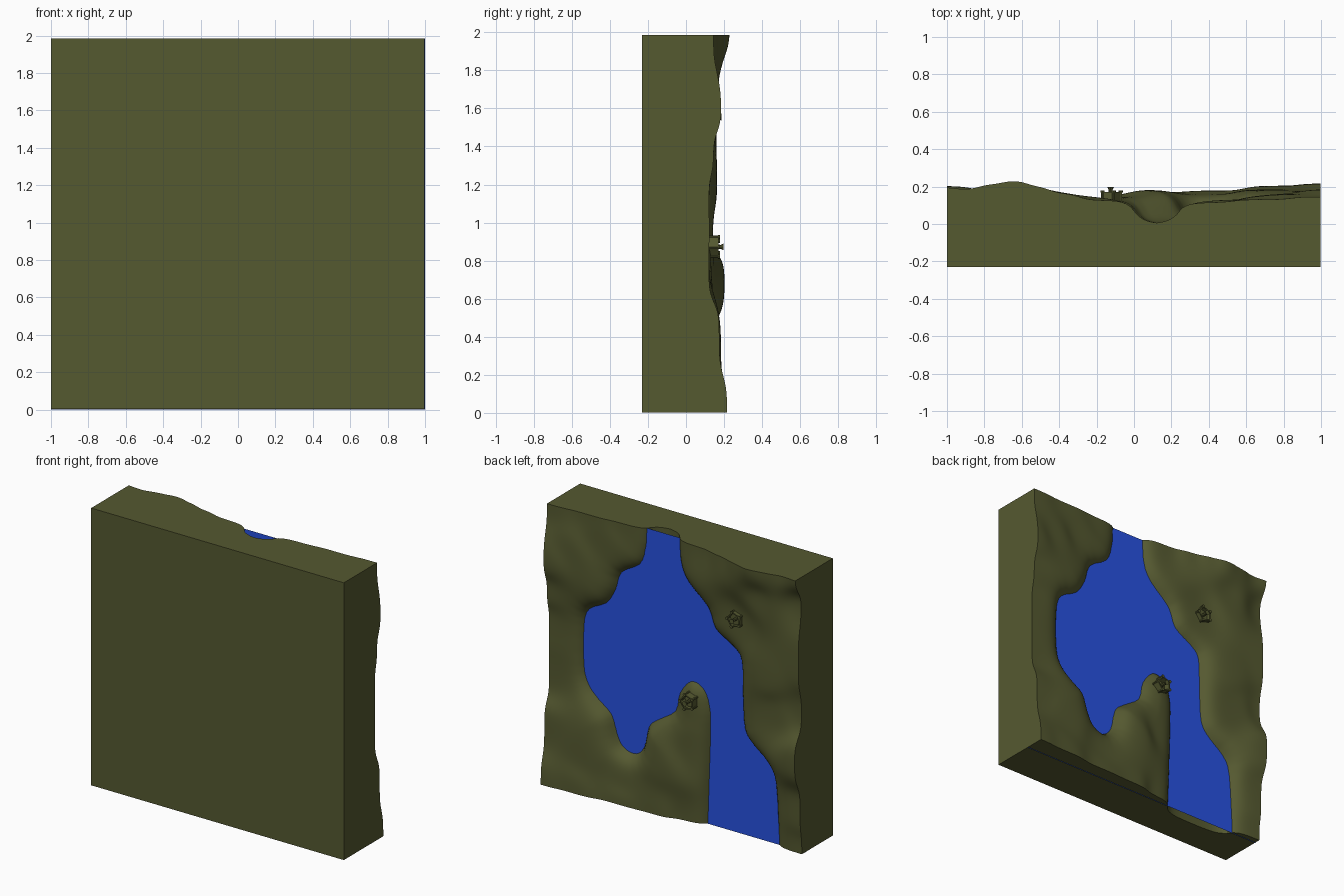
import bpy, bmesh, math
from mathutils import Vector, Matrix

if "Cube" in bpy.data.objects:
    bpy.data.objects.remove(bpy.data.objects["Cube"])

N = 130            # terrain grid resolution
SEA = 0.08         # water level (along y)
BACK = -0.23       # flat back of the slab
TOP = 1.985        # upper edge of the slab


def material(name, rgb):
    m = bpy.data.materials.new(name)
    m.diffuse_color = (*rgb, 1)
    m.use_nodes = True
    m.node_tree.nodes["Principled BSDF"].inputs["Base Color"].default_value = m.diffuse_color
    return m


olive = material("olive land", (0.091, 0.100, 0.030))
blue = material("water blue", (0.021, 0.085, 0.760))


def finish(bm, name, mat, smooth=None):
    bmesh.ops.recalc_face_normals(bm, faces=bm.faces)
    me = bpy.data.meshes.new(name)
    bm.to_mesh(me)
    bm.free()
    me.materials.append(mat)
    ob = bpy.data.objects.new(name, me)
    bpy.context.collection.objects.link(ob)
    if smooth:
        bpy.ops.object.select_all(action='DESELECT')
        ob.select_set(True)
        bpy.context.view_layer.objects.active = ob
        bpy.ops.object.shade_smooth_by_angle(angle=math.radians(smooth))
    return ob


# Shoreline outline (x, z), running past the slab at both ends
shore = [(.25, 2.3), (.25, 2.0), (.264, 1.83), (.31, 1.71), (.454, 1.614), (.50, 1.48),
         (.573, 1.364), (.708, 1.285), (.75, 1.157), (.75, .866), (.711, .739), (.629, .654),
         (.533, .578), (.486, .442), (.438, .368), (.343, .345), (.271, .413), (.232, .573),
         (.152, .645), (.025, .738), (-.01, .877), (-.10, .985), (-.197, .953), (-.244, .836),
         (-.25, .633), (-.229, 0), (-.22, -.3),
         (-.81, -.3), (-.795, 0), (-.77, .44), (-.715, .57), (-.60, .66), (-.525, .76),
         (-.508, 1.0), (-.50, 1.24), (-.44, 1.32), (-.295, 1.41), (-.235, 1.55),
         (-.08, 1.69), (-.02, 1.81), (-.006, 2.0), (-.006, 2.3)]

# Land height samples (x, z, height)
hills = [(-1, 2, .205), (-.9, 2, .178), (-.77, 2, .215), (-.64, 2, .242), (-.5, 2, .205),
         (-.4, 2, .155), (-.2, 2, .125), (.4, 2, .115), (.7, 2, .13), (1, 2, .145),
         (1, 1.6, .187), (1, 1.35, .145), (1, 1.15, .12), (1, .75, .12), (1, .4, .175),
         (1, 0, .217), (-1, 1.8, .12), (-1, 1.35, .16), (-1, 1, .12), (-1, .7, .205),
         (-1, .3, .14), (-1, 0, .12), (.75, 0, .205), (.4, 0, .18), (.12, 0, .17),
         (-.1, 0, .13), (.7, .3, .185), (.4, .18, .16), (.1, .4, .185), (-.12, .86, .135),
         (-.12, .5, .14), (-.49, 1.56, .13), (-.7, 1.75, .17), (-.75, 1.2, .165),
         (-.8, .95, .14), (.8, 1.7, .16), (.6, 1.8, .13)]


def rounded(pts, steps=3):
    """Catmull-Rom smoothing of a closed outline."""
    out, n = [], len(pts)
    for i in range(n):
        a, b, c, d = (Vector(pts[(i + k) % n]) for k in (-1, 0, 1, 2))
        for s in range(steps):
            t = s / steps
            out.append((2 * b + (c - a) * t + (2 * a - 5 * b + 4 * c - d) * t * t
                        + (3 * b - a - 3 * c + d) * t ** 3) / 2)
    return out


line = [(p.x, p.y) for p in rounded(shore)]
segs = []
for (ax, az), (bx, bz) in zip(line, line[1:] + line[:1]):
    dx, dz = bx - ax, bz - az
    segs.append((ax, az, dx, dz, dx * dx + dz * dz + 1e-12))


def shore_distance(x, z):
    """Signed distance to the shore: positive on land."""
    best, inside = 9.0, False
    for ax, az, dx, dz, l2 in segs:
        px, pz = x - ax, z - az
        t = min(1.0, max(0.0, (px * dx + pz * dz) / l2))
        d = (px - t * dx) ** 2 + (pz - t * dz) ** 2
        if d < best:
            best = d
        if (az > z) != (az + dz > z) and px < dx * pz / dz:
            inside = not inside
    return -math.sqrt(best) if inside else math.sqrt(best)


def height(x, z):
    d = shore_distance(x, z)
    if d < 0:
        return SEA - 0.08 * (1 - math.exp(d / 0.05))
    total = weight = 0
    for hx, hz, h in hills:
        w = 1 / ((x - hx) ** 2 + (z - hz) ** 2 + 0.013) ** 2
        total += w * h
        weight += w
    return SEA + (total / weight - SEA) * (1 - math.exp(-d / 0.045))


# Terrain slab: height-field face, four side walls, flat back
bm = bmesh.new()
grid = []
for j in range(N + 1):
    z = 0.003 + (TOP - 0.003) * j / N
    row = []
    for i in range(N + 1):
        x = -1 + 1.998 * i / N
        row.append(bm.verts.new((x, height(x, z), z)))
    grid.append(row)
for j in range(N):
    for i in range(N):
        bm.faces.new((grid[j][i], grid[j][i + 1], grid[j + 1][i + 1], grid[j + 1][i]))
rim = (grid[0][:-1] + [r[-1] for r in grid[:-1]] + grid[-1][:0:-1]
       + [r[0] for r in grid[:0:-1]])
back = [bm.verts.new((v.co.x, BACK, v.co.z)) for v in rim]
for k in range(len(rim)):
    m = (k + 1) % len(rim)
    bm.faces.new((rim[k], rim[m], back[m], back[k]))
bm.faces.new(back)
finish(bm, "terrain_slab", olive, 40)

# Water: a single sheet through the slab, just proud of the +x side and bottom
bm = bmesh.new()
bm.faces.new([bm.verts.new((x, SEA, z)) for x, z in
              ((-.9995, 0), (-.9995, TOP - .0005), (1, TOP - .0005), (1, 0))])
finish(bm, "water", blue)


def prism(bm, x, z, y0, y1, r0, r1, sides=8):
    """Tapered column growing along +y."""
    mat = Matrix.Translation((x, (y0 + y1) / 2, z)) @ Matrix.Rotation(-math.pi / 2, 4, 'X')
    bmesh.ops.create_cone(bm, cap_ends=True, segments=sides, radius1=r0, radius2=r1,
                          depth=y1 - y0, matrix=mat)


def fort(name, x, z, y, r=0.054):
    """Five-sided fort: curtain walls, corner towers, keep with flared top."""
    bm = bmesh.new()
    corners = [(x + r * math.sin(k * math.tau / 5 + .3), z + r * math.cos(k * math.tau / 5 + .3))
               for k in range(5)]
    for (ax, az), (bx, bz) in zip(corners, corners[1:] + corners[:1]):
        dx, dz = bx - ax, bz - az
        mat = (Matrix.Translation(((ax + bx) / 2, y + .012, (az + bz) / 2))
               @ Matrix.Rotation(-math.atan2(dz, dx), 4, 'Y')
               @ Matrix.Diagonal((math.hypot(dx, dz), .05, .008, 1)))
        bmesh.ops.create_cube(bm, size=1, matrix=mat)
    for cx, cz in corners:
        prism(bm, cx, cz, y - .02, y + .036, .008, .008)
        prism(bm, cx, cz, y + .034, y + .043, .011, .011)
    prism(bm, x, z, y - .02, y + .048, .012, .010)
    prism(bm, x, z, y + .046, y + .062, .010, .018)
    finish(bm, name, olive)


fort("shore_fort", -.125, .872, .135)
fort("hill_fort", -.49, 1.555, .124)
